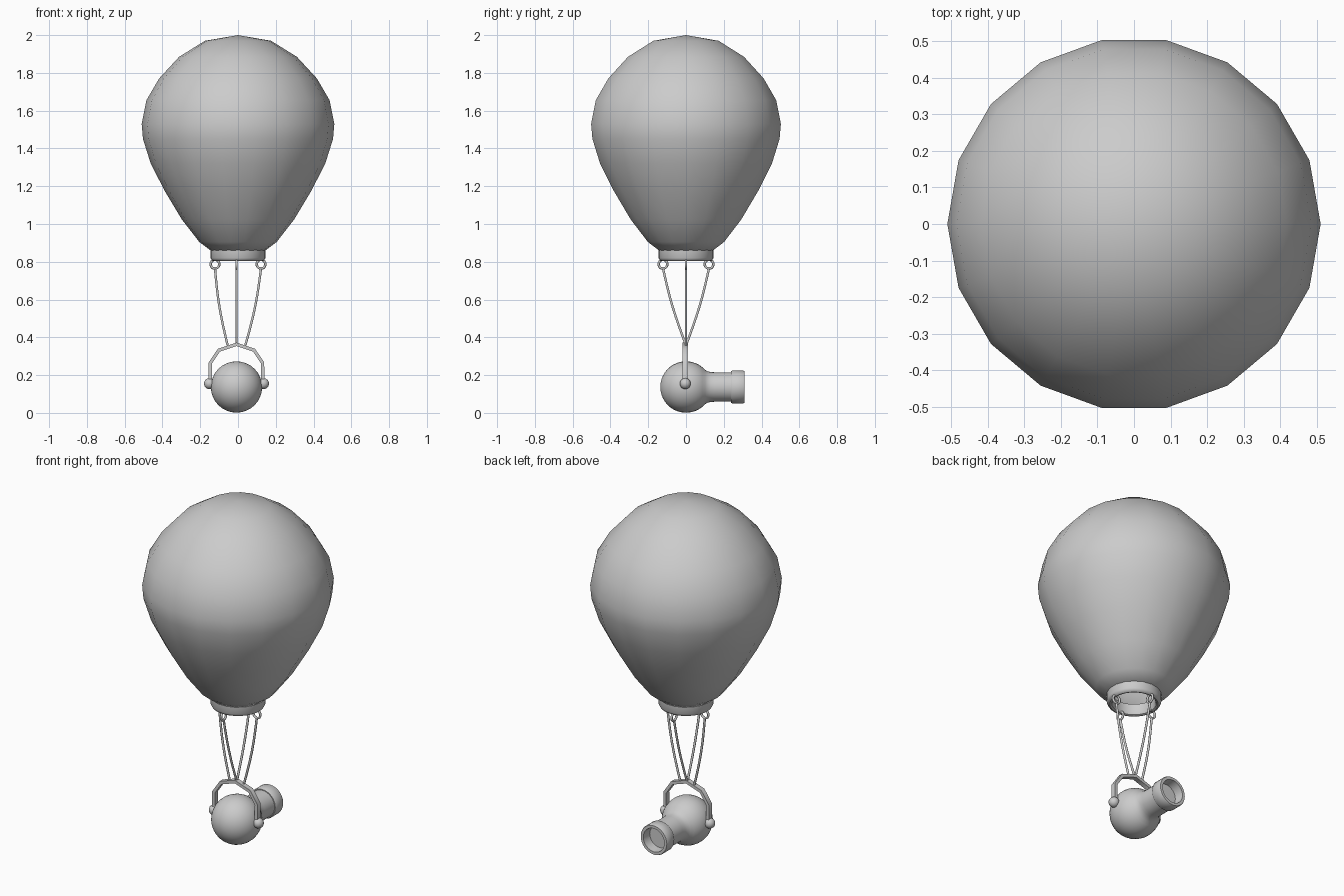
import bpy, bmesh
from math import sin, cos, pi, radians
from mathutils import Vector

if "Cube" in bpy.data.objects:
    bpy.data.objects.remove(bpy.data.objects["Cube"])

CX = -0.008  # the hanging unit sits slightly off centre


def finish(name, bm, angle=40):
    bmesh.ops.remove_doubles(bm, verts=bm.verts, dist=1e-5)
    bmesh.ops.recalc_face_normals(bm, faces=bm.faces)
    me = bpy.data.meshes.new(name)
    bm.to_mesh(me)
    bm.free()
    ob = bpy.data.objects.new(name, me)
    bpy.context.collection.objects.link(ob)
    bpy.ops.object.select_all(action='DESELECT')
    ob.select_set(True)
    bpy.context.view_layer.objects.active = ob
    bpy.ops.object.shade_smooth_by_angle(angle=radians(angle))
    return ob


def sweep(name, sections, closed=False, caps=False, angle=40):
    """Skin a list of equally sized vertex loops."""
    bm = bmesh.new()
    rows = [[bm.verts.new(p) for p in s] for s in sections]
    pairs = list(zip(rows, rows[1:])) + ([(rows[-1], rows[0])] if closed else [])
    for a, b in pairs:
        for i in range(len(a)):
            j = (i + 1) % len(a)
            bm.faces.new((a[i], a[j], b[j], b[i]))
    if caps:
        bm.faces.new(rows[0])
        bm.faces.new(rows[-1])
    return finish(name, bm, angle)


def lathe(name, profile, n, axis='Z', origin=(0, 0, 0), closed=False, angle=40):
    """Revolve (radius, height) points about the Z or Y axis."""
    o = Vector(origin)
    secs = []
    for r, h in profile:
        ring = [(r * cos(2 * pi * i / n), r * sin(2 * pi * i / n)) for i in range(n)]
        secs.append([o + (Vector((a, b, h)) if axis == 'Z' else Vector((a, h, b)))
                     for a, b in ring])
    return sweep(name, secs, closed, angle=angle)


def tube(name, pts, ru, rv, n, side):
    """Elliptical tube along a path; 'side' is a fixed cross direction."""
    pts = [Vector(p) for p in pts]
    v = Vector(side).normalized()
    secs = []
    for i, p in enumerate(pts):
        t = (pts[min(i + 1, len(pts) - 1)] - pts[max(i - 1, 0)]).normalized()
        u = v.cross(t).normalized()
        secs.append([p + u * ru * cos(2 * pi * (k + .5) / n) + v * rv * sin(2 * pi * (k + .5) / n)
                     for k in range(n)])
    return sweep(name, secs, caps=True, angle=50)


# Balloon envelope, 18 sides
lathe("balloon", [(0, 2), (.175, 1.97), (.312, 1.885), (.418, 1.77), (.485, 1.655),
                  (.51, 1.53), (.503, 1.45), (.462, 1.32), (.388, 1.175),
                  (.298, 1.025), (.205, .905), (.145, .86), (.115, .86)], 18, angle=60)

# Collar around the balloon mouth
lathe("collar", [(.145, .868), (.145, .82), (.138, .807), (.128, .803),
                 (.118, .807), (.113, .82), (.113, .868)], 36, closed=True)

# Eyelets and ropes on four sides
for k, label in enumerate(("right", "back", "left", "front")):
    d = Vector((round(cos(k * pi / 2)), round(sin(k * pi / 2)), 0))
    s = Vector((-d.y, d.x, 0))
    off = Vector((CX if k % 2 else 0, 0, 0))
    c = off + d * .122 + Vector((0, 0, .787))
    bpy.ops.mesh.primitive_torus_add(location=c, rotation=(pi / 2, 0, k * pi / 2),
                                     major_radius=.023, minor_radius=.0065,
                                     major_segments=20, minor_segments=8)
    ring = bpy.context.object
    ring.name = "eyelet_" + label
    bpy.ops.object.shade_smooth()
    end = Vector((CX, 0, .358)) + d * (0 if k % 2 else .047)
    top = c - Vector((0, 0, .02))
    path = []
    for i in range(9):
        t = i / 8
        path.append(top.lerp(end, t) + d * .01 * sin(pi * t))
    tube("rope_" + label, path, .0065, .0065, 8, s)

# Handle bow with pivot knobs
half = [(.138, .15), (.138, .265), (.093, .332)]
bow = [(CX - x, -.004, z) for x, z in half] + [(CX, -.004, .363)] + \
      [(CX + x, -.004, z) for x, z in reversed(half)]
tube("handle", bow, .013, .02, 4, (0, 1, 0))
for sx, label in ((-1, "left"), (1, "right")):
    bpy.ops.mesh.primitive_uv_sphere_add(segments=20, ring_count=12, radius=.029,
                                         location=(CX + sx * .143, -.004, .155))
    bpy.context.object.name = "knob_" + label
    bpy.ops.object.shade_smooth()

# Round body flowing into a lens barrel with a recessed end
R = .136
arc = [(R * sin(a), -R * cos(a)) for a in (radians(138) * i / 16 for i in range(17))]
body = arc + [(.083, .115), (.079, .13), (.078, .15), (.078, .238), (.083, .238),
              (.087, .244), (.087, .304), (.084, .309), (.068, .309),
              (.064, .255), (0, .255)]
lathe("eye_body", body, 32, 'Y', (CX, 0, R + .001))
